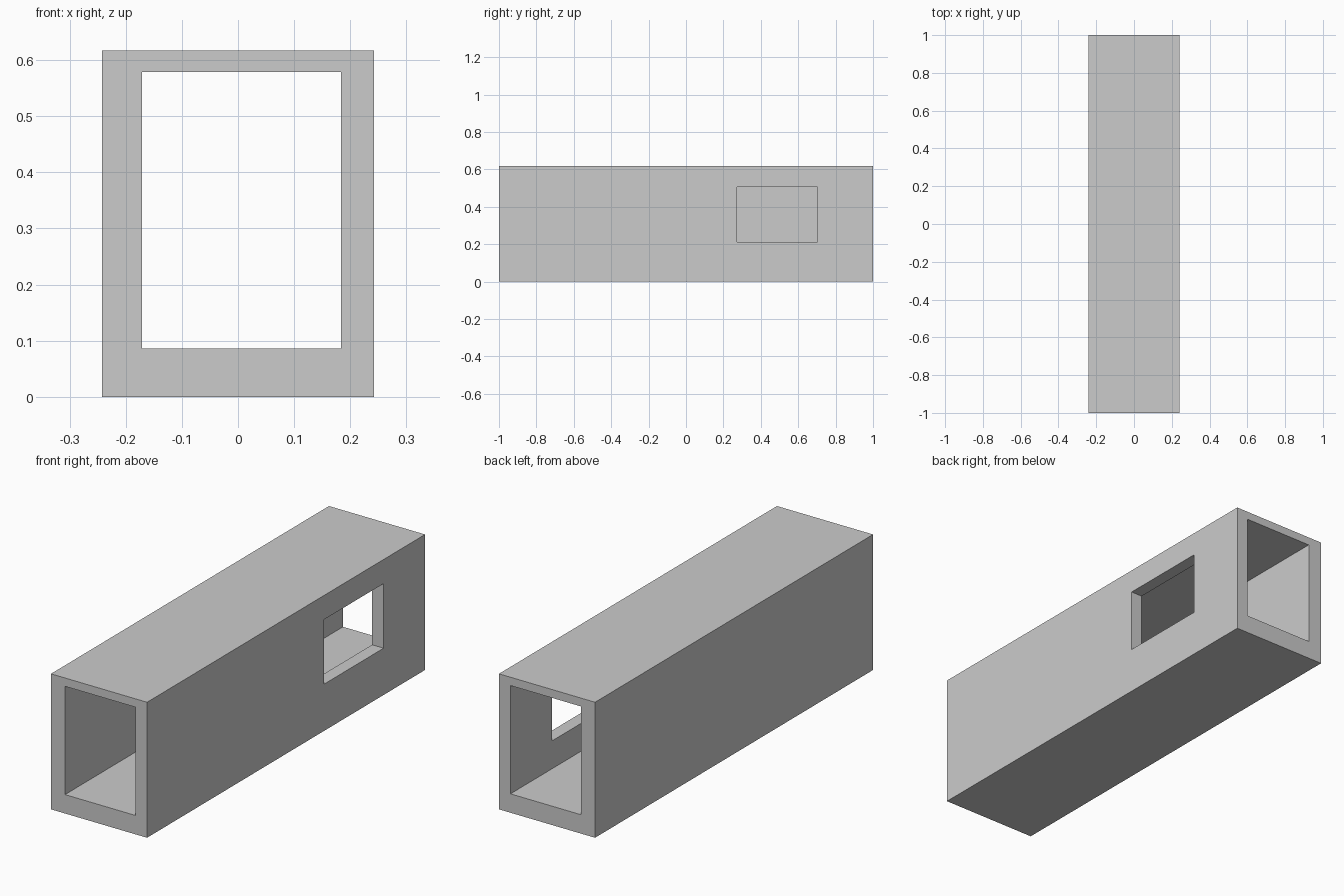
import bpy

if "Cube" in bpy.data.objects:
    bpy.data.objects.remove(bpy.data.objects["Cube"])


def box(name, x, y, z):
    """Axis-aligned box from (min, max) ranges."""
    bpy.ops.mesh.primitive_cube_add(
        size=1, location=[(r[0] + r[1]) / 2 for r in (x, y, z)])
    ob = bpy.context.object
    ob.name = name
    ob.scale = [r[1] - r[0] for r in (x, y, z)]
    bpy.ops.object.transform_apply(location=True, rotation=True, scale=True)
    return ob


def cut(target, cutter):
    mod = target.modifiers.new(cutter.name, 'BOOLEAN')
    mod.operation = 'DIFFERENCE'
    mod.solver = 'EXACT'
    mod.object = cutter
    bpy.context.view_layer.objects.active = target
    bpy.ops.object.modifier_apply(modifier=mod.name)
    bpy.data.objects.remove(cutter, do_unlink=True)


# Outer block of the corridor
corridor = box("corridor", (-0.242, 0.242), (-1, 1), (0, 0.617))

# Passage open at both ends
cut(corridor, box("passage_cutter", (-0.171, 0.184), (-1.2, 1.2), (0.086, 0.579)))

# Window through the right wall only
cut(corridor, box("window_cutter", (0.1, 0.4), (0.272, 0.702), (0.213, 0.507)))
